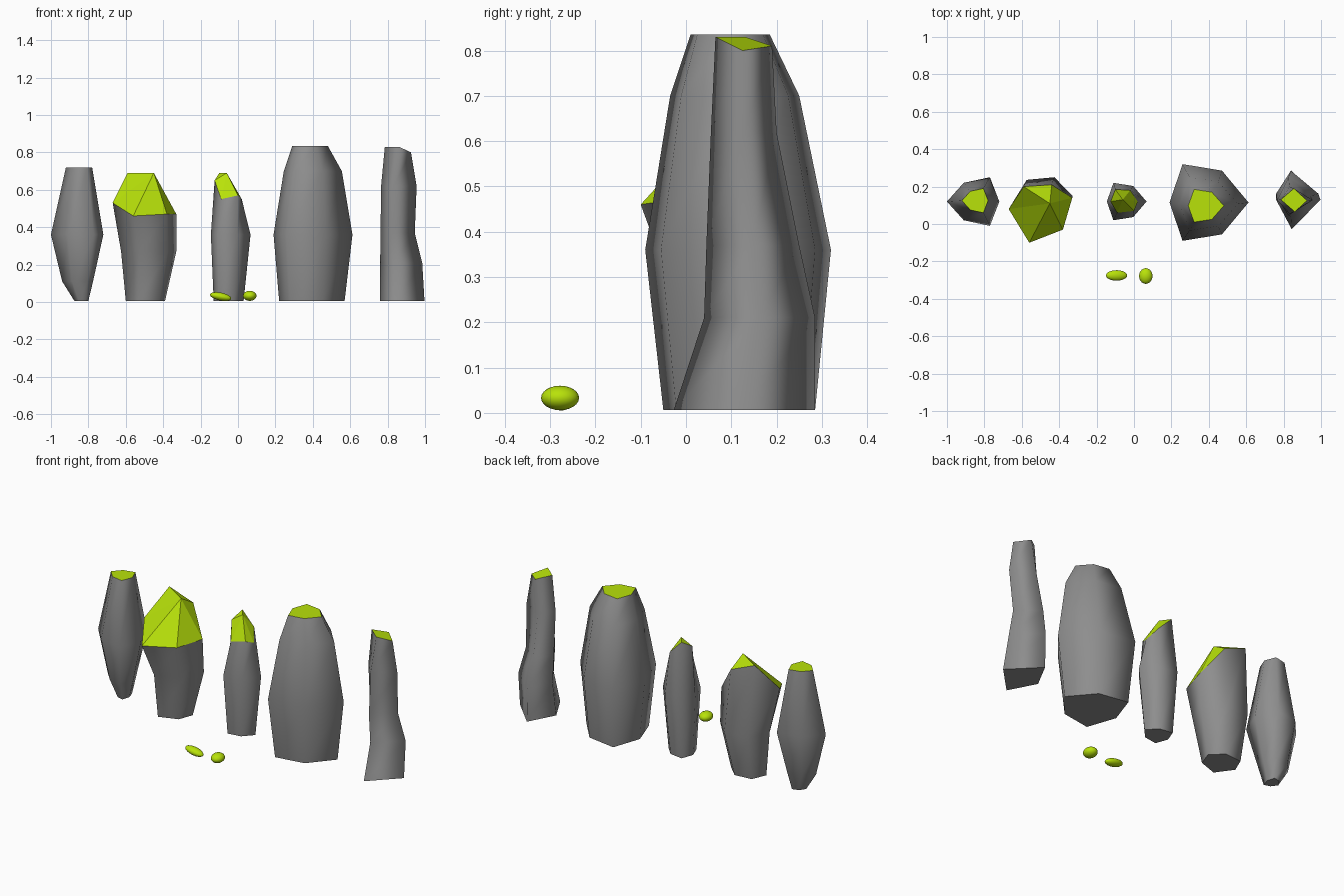
import bpy
import bmesh

cube = bpy.data.objects.get("Cube")
if cube:
    bpy.data.objects.remove(cube, do_unlink=True)


def flat_material(name, rgb):
    mat = bpy.data.materials.new(name)
    mat.use_nodes = True
    color = (*rgb, 1.0)
    mat.diffuse_color = color
    bsdf = mat.node_tree.nodes["Principled BSDF"]
    bsdf.inputs["Base Color"].default_value = color
    bsdf.inputs["Roughness"].default_value = 0.8
    return mat


stone_grey = flat_material("stone grey", (0.27, 0.27, 0.27))
moss_green = flat_material("moss green", (0.48, 0.76, 0.003))


def ring(bm, outline, z, x0, x1, y0, y1):
    """Fit a unit outline into a box at one height."""
    return [bm.verts.new(((x0 + x1) / 2 + u * (x1 - x0) / 2,
                          (y0 + y1) / 2 + v * (y1 - y0) / 2, z))
            for u, v in outline]


def stone(name, outline, rows, rim=None, peak=None):
    """Loft rings into a smooth stone with a green cap on a sharp rim."""
    bm = bmesh.new()
    rings = [ring(bm, outline, *row) for row in rows]
    if rim:
        rings.append([bm.verts.new(p) for p in rim])
    n = len(outline)
    for low, high in zip(rings, rings[1:]):
        for i in range(n):
            j = (i + 1) % n
            bm.faces.new((low[i], low[j], high[j], high[i]))
    base = bm.faces.new(rings[0][::-1])
    top = rings[-1]
    if peak:
        mid = bm.verts.new(peak)
        caps = [bm.faces.new((top[i], top[(i + 1) % n], mid)) for i in range(n)]
    else:
        caps = [bm.faces.new(top)]
    for f in bm.faces:
        f.smooth = True
    for f in caps:
        f.material_index = 1
    for f in caps + [base]:
        for e in f.edges:
            e.smooth = False
    mesh = bpy.data.meshes.new(name)
    bm.to_mesh(mesh)
    bm.free()
    mesh.materials.append(stone_grey)
    mesh.materials.append(moss_green)
    obj = bpy.data.objects.new(name, mesh)
    bpy.context.collection.objects.link(obj)
    return obj


def pebble(name, location, size, tilt):
    bpy.ops.mesh.primitive_uv_sphere_add(segments=20, ring_count=12, radius=1,
                                         location=location, rotation=(0, tilt, 0))
    obj = bpy.context.object
    obj.name = name
    obj.scale = size
    bpy.ops.object.shade_smooth()
    obj.data.materials.append(moss_green)


# Unit outlines
hexagon = [(1, 0), (.33, .83), (-.67, 1), (-1, 0), (-.67, -1), (.33, -.83)]
mirrored = [(1, 0), (.64, 1), (-.36, .77), (-1, 0), (-.36, -.77), (.64, -1)]
skewed = [(1, .3), (.35, 1), (-.65, .9), (-1, 0), (-.35, -1), (.7, -.6)]
diamond = [(1, 0), (-.3, 1), (-1, 0), (-.3, -1)]

# Stone on the far right, pinched at the foot
stone("pointed_stone", mirrored, [
    (.006, -.875, -.80, .08, .17),
    (.11, -.94, -.775, .05, .20),
    (.36, -1, -.72, -.01, .25),
    (.72, -.92, -.78, .06, .19)])

# Stone with a large sloping mossy face
stone("mossy_stone", skewed, [
    (.006, -.60, -.39, .01, .20),
    (.27, -.625, -.33, -.03, .25)],
    rim=[(-.33, .14, .47), (-.44, .21, .63), (-.59, .20, .69),
         (-.67, .08, .53), (-.56, -.10, .46), (-.38, -.03, .47)],
    peak=(-.45, .11, .69))

# Small middle stone with a chipped tip
stone("small_stone", hexagon, [
    (.006, -.13, .03, .05, .19),
    (.36, -.145, .067, .02, .22)],
    rim=[(.02, .12, .55), (-.02, .18, .61), (-.10, .185, .69),
         (-.125, .12, .65), (-.09, .06, .55), (.0, .07, .57)],
    peak=(-.06, .13, .69))

# Largest stone
stone("large_stone", hexagon, [
    (.006, .22, .57, -.05, .285),
    (.36, .19, .612, -.09, .32),
    (.70, .245, .555, -.035, .25),
    (.835, .29, .48, .01, .185)])

# Slim stone with a flared foot
stone("slim_stone", diamond, [
    (.006, .76, .997, -.027, .285),
    (.21, .76, .985, .04, .285),
    (.37, .762, .945, .045, .25),
    (.62, .765, .955, .055, .20)],
    rim=[(.925, .125, .80), (.855, .19, .81), (.785, .13, .83), (.86, .065, .83)])

# Pebbles in front
pebble("long_pebble", (-.093, -.275, .029), (.058, .028, .021), .2)
pebble("round_pebble", (.063, -.278, .033), (.036, .042, .027), 0)
